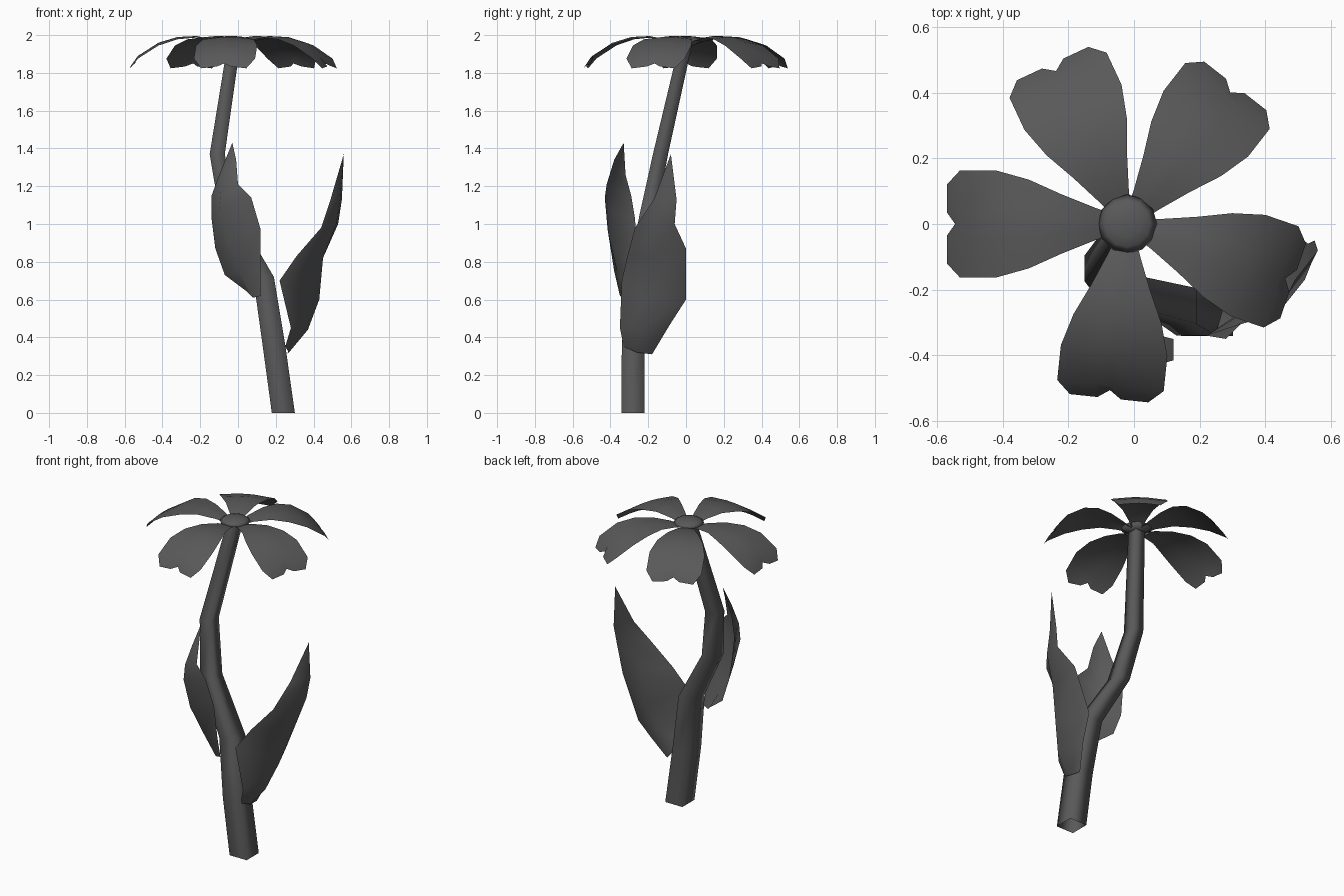
import bpy, bmesh, math
from mathutils import Vector

cube = bpy.data.objects.get("Cube")
if cube:
    bpy.data.objects.remove(cube, do_unlink=True)

# One dark grey for the whole plant
grey = bpy.data.materials.new("dark grey")
grey.use_nodes = True
tone = (0.1, 0.1, 0.1, 1)
grey.diffuse_color = tone
grey.node_tree.nodes["Principled BSDF"].inputs["Base Color"].default_value = tone


def loft(name, rows, closed=False, tip=None):
    """Skin rows of points with smooth quads, optionally ending in a point."""
    bm = bmesh.new()
    grid = [[bm.verts.new(p) for p in row] for row in rows]
    n = len(grid[0])
    spans = n if closed else n - 1
    for low, high in zip(grid, grid[1:]):
        for i in range(spans):
            j = (i + 1) % n
            bm.faces.new((low[i], low[j], high[j], high[i]))
    if tip:
        end = bm.verts.new(tip)
        for i in range(spans):
            bm.faces.new((grid[-1][i], grid[-1][(i + 1) % n], end))
    for face in bm.faces:
        face.smooth = True
    mesh = bpy.data.meshes.new(name)
    bm.to_mesh(mesh)
    bm.free()
    mesh.materials.append(grey)
    bpy.context.collection.objects.link(bpy.data.objects.new(name, mesh))


def ring(x, y, z, radius, sides, start=0):
    angles = [start + math.tau * k / sides for k in range(sides)]
    return [(x + radius * math.cos(a), y + radius * math.sin(a), z) for a in angles]


# Stem: tapering square tube along a bent path (x, y, z, half width)
path = [(.24, -.28, 0, .061), (.19, -.28, .36, .06), (.135, -.25, .72, .055),
        (-.05, -.2, 1.05, .046), (-.11, -.135, 1.37, .04), (-.02, 0, 1.96, .034)]
loft("stem", [ring(x, y, z, h * math.sqrt(2), 4, math.pi / 4)
              for x, y, z, h in path], closed=True)

# Leaves: cupped blades, each row being one edge, midrib, other edge
loft("front_leaf", [
    [(.05, -.31, .64), (.08, -.34, .61), (.12, -.35, .62)],
    [(-.07, -.27, .73), (.01, -.36, .74), (.12, -.38, .75)],
    [(-.12, -.26, .87), (-.06, -.40, .91), (.12, -.415, .97)],
    [(-.14, -.27, 1.03), (-.10, -.41, 1.08), (.07, -.43, 1.14)],
    [(-.14, -.29, 1.15), (-.09, -.41, 1.18), (0, -.42, 1.21)],
    [(-.10, -.32, 1.26), (-.06, -.38, 1.30), (-.01, -.38, 1.34)],
], tip=(-.03, -.33, 1.43))

loft("left_leaf", [
    [(.25, -.33, .35), (.27, -.26, .32), (.26, -.18, .31)],
    [(.28, -.35, .45), (.37, -.25, .44), (.31, -.09, .46)],
    [(.22, -.34, .70), (.43, -.20, .60), (.34, 0, .60)],
    [(.31, -.31, .83), (.45, -.20, .82), (.45, 0, .87)],
    [(.44, -.27, .98), (.52, -.17, 1.0), (.53, -.06, 1.0)],
    [(.49, -.17, 1.13), (.54, -.12, 1.13), (.55, -.05, 1.13)],
], tip=(.56, -.08, 1.37))

# Petals: (distance, half width, height), drooping outward to a notched end
centre = Vector((-.02, 0, 0))
profile = [(.03, .025, 1.95), (.1, .05, 1.975), (.2, .09, 1.995), (.3, .135, 1.99),
           (.4, .163, 1.96), (.51, .163, 1.89), (.55, .12, 1.835)]
across = (-1, -.3, 0, .3, 1)
petals = [(180, 1), (115, .98), (52, .97), (-19, .97), (-96, .97)]
for number, (heading, length) in enumerate(petals, 1):
    a = math.radians(heading)
    out = Vector((math.cos(a), math.sin(a), 0))
    side = Vector((-out.y, out.x, 0))
    rows = []
    for r, w, z in profile:
        notch = .025 if r == profile[-1][0] else 0
        row = []
        for s in across:
            dent = notch if s == 0 else 0
            # Long edges sag a little below the middle
            height = z + dent * .6 - .09 * w * s * s
            row.append(centre + out * (r * length - dent) + side * (w * s)
                       + Vector((0, 0, height)))
        rows.append(row)
    loft(f"petal_{number}", rows)

# Flower centre: low dome, with a small cup joining the petals to the stem
x, y = centre.xy
loft("flower_centre", [ring(x, y, z, r, 12) for r, z in
                       ((.035, 1.945), (.09, 1.968), (.07, 1.983), (.04, 1.992))],
     closed=True, tip=(x, y, 1.995))
